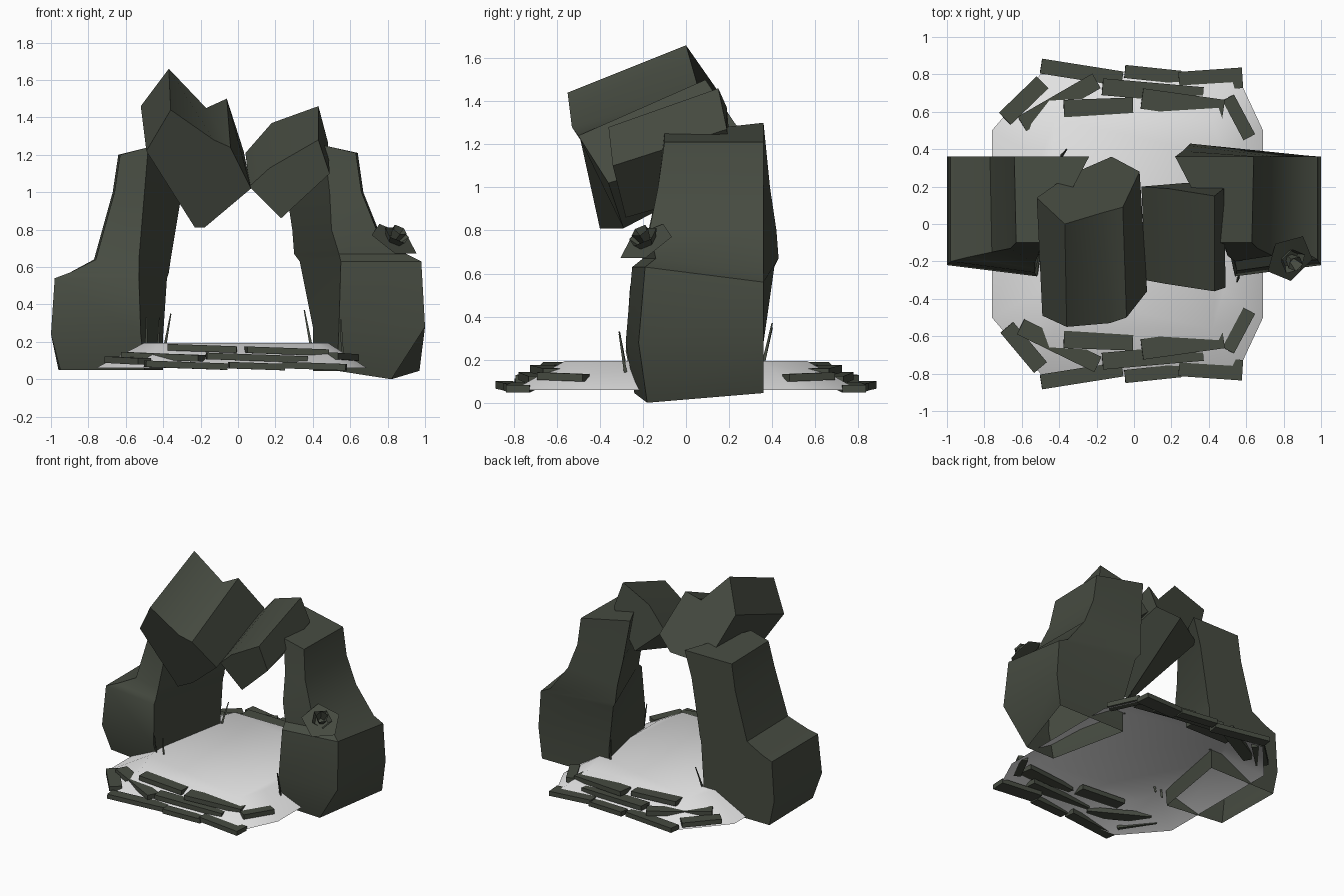
import bpy, bmesh, math
from mathutils import Vector, Matrix

if "Cube" in bpy.data.objects:
    bpy.data.objects.remove(bpy.data.objects["Cube"])


def material(name, colour):
    m = bpy.data.materials.new(name)
    m.use_nodes = True
    m.diffuse_color = colour
    m.node_tree.nodes["Principled BSDF"].inputs["Base Color"].default_value = colour
    return m


ROCK = material("dark_mossy_rock", (0.062, 0.071, 0.053, 1))
PALE = material("pale_ground", (0.76, 0.76, 0.76, 1))


def finish(bm, name, mat, smooth_angle=25):
    """Turn a bmesh into a named, coloured object."""
    mesh = bpy.data.meshes.new(name)
    bm.to_mesh(mesh)
    bm.free()
    mesh.materials.append(mat)
    mesh.shade_smooth()
    mesh.set_sharp_from_angle(angle=math.radians(smooth_angle))
    obj = bpy.data.objects.new(name, mesh)
    bpy.context.collection.objects.link(obj)
    return obj


def loft(name, rings, mat, smooth_angle, open_start=False):
    """Skin a row of equal-sized rings, closing the end and optionally the start."""
    bm = bmesh.new()
    rows = [[bm.verts.new(p) for p in ring] for ring in rings]
    count = len(rows[0])
    for a, b in zip(rows, rows[1:]):
        for i in range(count):
            j = (i + 1) % count
            bm.faces.new((a[i], a[j], b[j], b[i]))
    start = bm.faces.new(rows[0])
    bm.faces.new(rows[-1])
    bmesh.ops.recalc_face_normals(bm, faces=bm.faces)
    if open_start:
        bmesh.ops.delete(bm, geom=[start], context="FACES_ONLY")
    return finish(bm, name, mat, smooth_angle)


# Ground: eight-sided shell, hollow below, with a softly sloping rim
def octagon(left, right, side_y, front_left, front_right, front_y, z):
    half = [(left, side_y, z), (front_left, front_y, z),
            (front_right, front_y, z), (right, side_y, z)]
    return half + [(x, -y, z) for x, y, z in reversed(half)]


loft("ground_slab", [octagon(-0.76, 0.69, 0.5, -0.5, 0.55, 0.8, 0.06),
                     octagon(-0.5, 0.48, 0.36, -0.42, 0.42, 0.56, 0.195)],
     PALE, 60, open_start=True)


# Leaning pillars: each level gives height, outer x, inner back x, inner front x,
# outer front x, front y, back y
def pillar(name, side, levels, foot, crown, step_drop):
    rings = []
    for z, outer, inner_back, inner_front, outer_front, front, back in levels:
        rings.append([Vector(p) for p in (
            (side * outer, 0.36, z), (side * inner_back, back, z),
            (side * inner_front, front, z),
            (side * outer_front, front + 0.06 * (z < 0.7), z))])
    rings[0][3].z = foot
    for ring in rings[2:4]:
        ring[0].z -= step_drop
    rings[-1][1].z = crown
    rings[-1][2].z += 0.04
    return loft(name, rings, ROCK, 42, open_start=True)


pillar("left_pillar", 1, [
    (0.045, 0.97, 0.4, 0.53, 0.82, -0.24, 0.36),
    (0.28, 1.0, 0.4, 0.54, 1.0, -0.28, 0.36),
    (0.63, 0.98, 0.33, 0.55, 0.98, -0.25, 0.41),
    (0.67, 0.9, 0.3, 0.54, 0.9, -0.2, 0.43),
    (0.8, 0.75, 0.29, 0.5, 0.74, -0.17, 0.42),
    (1.0, 0.67, 0.26, 0.49, 0.66, -0.13, 0.39),
    (1.21, 0.64, 0.22, 0.46, 0.63, -0.1, 0.36)], 0.0, 1.3, 0.07)
pillar("right_pillar", -1, [
    (0.05, 0.96, 0.4, 0.5, 0.95, -0.24, 0.36),
    (0.24, 1.0, 0.4, 0.52, 1.0, -0.28, 0.36),
    (0.54, 0.98, 0.38, 0.53, 0.98, -0.26, 0.36),
    (0.57, 0.9, 0.37, 0.53, 0.9, -0.24, 0.36),
    (0.64, 0.77, 0.36, 0.53, 0.76, -0.21, 0.36),
    (1.0, 0.67, 0.3, 0.5, 0.66, -0.13, 0.36),
    (1.2, 0.64, 0.24, 0.48, 0.63, -0.1, 0.36)], 0.05, 1.2, 0)

# Boulders that close the arch: front ring to back ring
loft("right_boulder", [
    [(-0.36, -0.55, 1.44), (-0.49, -0.49, 1.22), (-0.23, -0.4, 0.81),
     (-0.18, -0.29, 0.81), (0.07, -0.36, 1.02), (-0.04, -0.5, 1.24),
     (-0.13, -0.53, 1.28)],
    [(-0.37, 0, 1.66), (-0.52, 0.14, 1.46), (-0.35, 0.26, 1.08),
     (-0.12, 0.36, 1.15), (0.03, 0.28, 1.22), (-0.06, 0.09, 1.5),
     (-0.17, 0.06, 1.45)]], ROCK, 42)
loft("left_boulder", [
    [(0.06, -0.3, 1.03), (0.17, -0.32, 1.13), (0.43, -0.36, 1.28),
     (0.49, -0.34, 1.1), (0.23, -0.28, 0.86)],
    [(0.04, 0.2, 1.21), (0.18, 0.19, 1.37), (0.43, 0.15, 1.46),
     (0.48, 0.19, 1.27), (0.28, 0.22, 1.0)]], ROCK, 42)


# Flat edging stones on the front and back rims
def stone(name, x, y, z, length, width, turn):
    bm = bmesh.new()
    place = (Matrix.Translation((x, y, z))
             @ Matrix.Rotation(math.radians(turn), 4, "Z")
             @ Matrix.Rotation(math.radians(2), 4, "Y")
             @ Matrix.Diagonal((length, width, 0.035, 1)))
    bmesh.ops.create_cube(bm, size=1, matrix=place)
    finish(bm, name, ROCK)


STONES = [  # x, y, z, length, width, turn
    (-0.28, 0.81, 0.075, 0.44, 0.08, -9),
    (0.1, 0.8, 0.07, 0.3, 0.07, -6),
    (0.41, 0.77, 0.07, 0.34, 0.11, 4),
    (0.1, 0.71, 0.115, 0.54, 0.09, -5),
    (-0.19, 0.61, 0.165, 0.37, 0.12, 2),
    (0.26, 0.64, 0.15, 0.44, 0.11, -8),
    (-0.59, 0.66, 0.1, 0.28, 0.09, 44),
    (-0.4, 0.65, 0.12, 0.46, 0.09, 30),
    (0.56, 0.57, 0.12, 0.24, 0.07, -62)]
for side, label in ((-1, "front"), (1, "back")):
    for n, (x, y, z, length, width, turn) in enumerate(STONES):
        if side < 0 and turn > 20:
            turn = turn + 6 if turn > 40 else turn - 4
        stone(f"{label}_edging_stone_{n + 1}", x, side * y, z, length, width, side * turn)

# Five-sided flower on the shoulder of the left pillar
facing = Vector((0.45, -0.45, 0.8)).to_track_quat("Z", "Y").to_matrix().to_4x4()
centre = Matrix.Translation((0.82, -0.17, 0.72)) @ facing
for n, (base, rim, height) in enumerate(((0.05, 0.14, 0.03), (0.03, 0.075, 0.07),
                                         (0.015, 0.045, 0.1))):
    bm = bmesh.new()
    spin = Matrix.Rotation(n * math.pi / 5, 4, "Z")
    bmesh.ops.create_cone(bm, segments=5, radius1=base, radius2=rim, depth=height,
                          cap_ends=n == 0,
                          matrix=centre @ spin @ Matrix.Translation((0, 0, height / 2)))
    finish(bm, f"flower_petals_{n + 1}", ROCK)

# Thin grass blades at the pillar feet
BLADES = [((-0.39, 0.36, 0.19), (-0.36, 0.4, 0.35)),
          ((0.39, 0.36, 0.19), (0.355, 0.4, 0.37)),
          ((-0.49, -0.28, 0.13), (-0.49, -0.31, 0.33)),
          ((-0.43, -0.28, 0.15), (-0.42, -0.31, 0.33)),
          ((0.56, -0.28, 0.13), (0.55, -0.31, 0.32))]
for n, (root, tip) in enumerate(BLADES):
    root, tip = Vector(root), Vector(tip)
    bm = bmesh.new()
    aim = (tip - root).to_track_quat("Z", "Y").to_matrix().to_4x4()
    bmesh.ops.create_cone(bm, segments=3, radius1=0.009, radius2=0.004, cap_ends=True,
                          depth=(tip - root).length,
                          matrix=Matrix.Translation((root + tip) / 2) @ aim)
    finish(bm, f"grass_blade_{n + 1}", ROCK)
